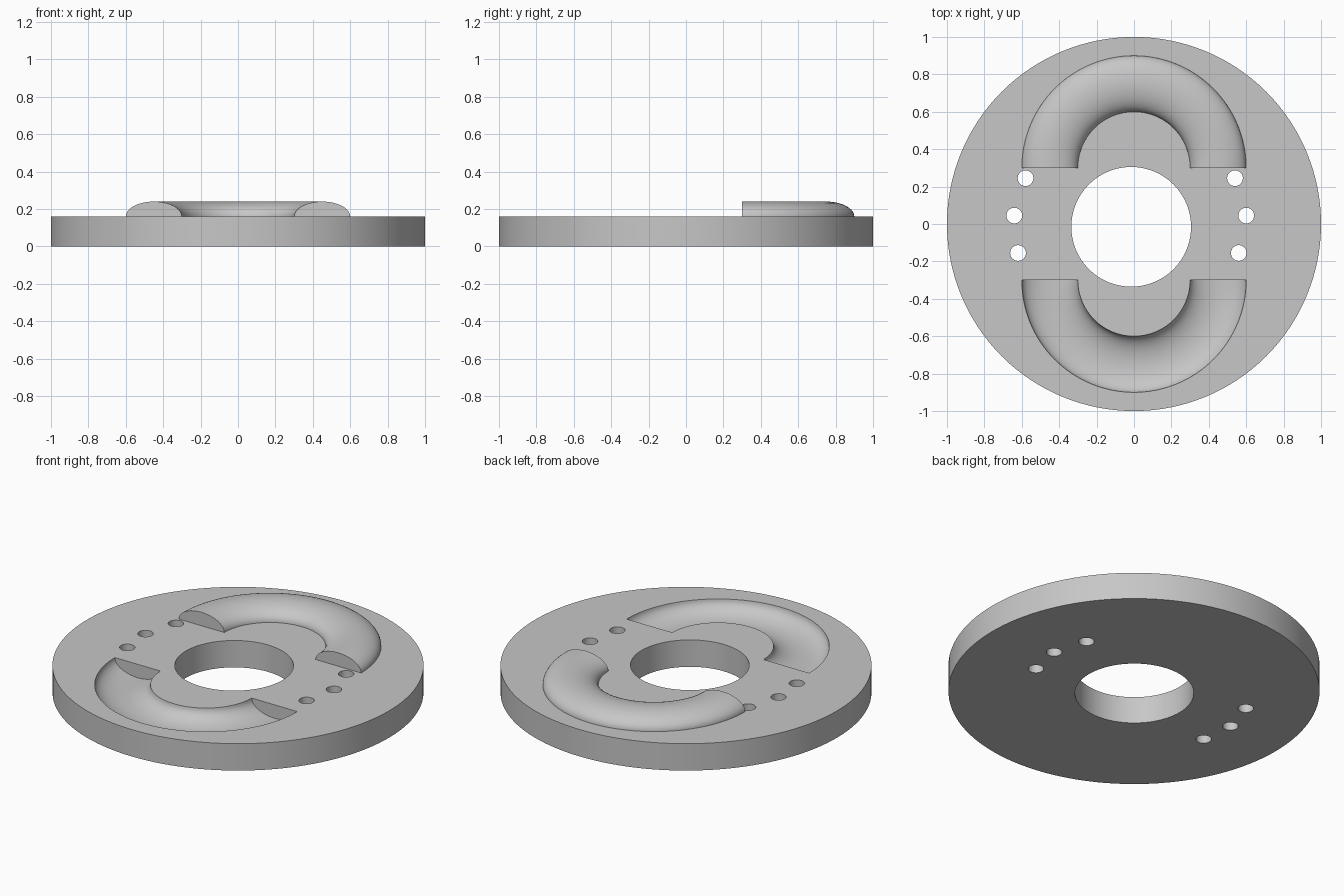
import bpy, bmesh, math

cube = bpy.data.objects.get("Cube")
if cube:
    bpy.data.objects.remove(cube, do_unlink=True)

TOP = 0.16      # plate thickness
RISE = 0.08     # ridge height and groove depth

grey = bpy.data.materials.new("plain_grey")
grey.use_nodes = True
colour = (0.57, 0.57, 0.57, 1)
grey.diffuse_color = colour
grey.node_tree.nodes["Principled BSDF"].inputs["Base Color"].default_value = colour


def finish(name, bm):
    bmesh.ops.recalc_face_normals(bm, faces=bm.faces)
    mesh = bpy.data.meshes.new(name)
    bm.to_mesh(mesh)
    bm.free()
    mesh.materials.append(grey)
    obj = bpy.data.objects.new(name, mesh)
    bpy.context.collection.objects.link(obj)
    return obj


def cylinder(name, x, y, radius, low, high, sides):
    bm = bmesh.new()
    bmesh.ops.create_cone(bm, cap_ends=True, segments=sides, radius1=radius,
                          radius2=radius, depth=high - low)
    bmesh.ops.translate(bm, verts=bm.verts, vec=(x, y, (low + high) / 2))
    return finish(name, bm)


def half_ring(name, side, height, base, steps=64, arc=20):
    """Half-ellipse section swept half a turn; side picks back (1) or front (-1)."""
    section = [(0.6, base), (0.3, base)]
    for i in range(arc + 1):
        a = math.pi * (1 - i / arc)
        section.append((0.45 + 0.15 * math.cos(a), TOP + height * math.sin(a)))
    bm = bmesh.new()
    rings = []
    for j in range(steps + 1):
        t = math.pi * j / steps
        rings.append([bm.verts.new((r * math.cos(t), side * (0.3 + r * math.sin(t)), z))
                      for r, z in section])
    n = len(section)
    for a, b in zip(rings, rings[1:]):
        for k in range(n):
            m = (k + 1) % n
            bm.faces.new((a[k], a[m], b[m], b[k]))
    bm.faces.new(rings[0])
    bm.faces.new(rings[-1])
    return finish(name, bm)


def cut(target, cutter):
    cutter.hide_render = True
    mod = target.modifiers.new("cut", "BOOLEAN")
    mod.operation = "DIFFERENCE"
    mod.solver = "EXACT"
    mod.object = cutter
    bpy.context.view_layer.objects.active = target
    bpy.ops.object.modifier_apply(modifier=mod.name)
    bpy.data.objects.remove(cutter, do_unlink=True)


def smooth(obj):
    bpy.ops.object.select_all(action="DESELECT")
    obj.select_set(True)
    bpy.context.view_layer.objects.active = obj
    bpy.ops.object.shade_smooth_by_angle(angle=math.radians(30))


# Round base plate with a slightly offset bore
plate = cylinder("base_plate", 0, 0, 1, 0, TOP, 128)
cut(plate, cylinder("bore_cutter", -0.015, -0.015, 0.32, -0.1, 0.3, 96))

# Three small through holes on each side
for x, y in [(-0.58, 0.245), (-0.64, 0.045), (-0.62, -0.155),
             (0.54, 0.245), (0.6, 0.045), (0.56, -0.155)]:
    cut(plate, cylinder("hole_cutter", x, y, 0.042, -0.1, 0.3, 32))

# Sunken front groove and matching raised back ridge
cut(plate, half_ring("groove_cutter", -1, -RISE, 0.3))
ridge = half_ring("raised_ridge", 1, RISE, TOP - 0.02)

for part in (plate, ridge):
    smooth(part)
